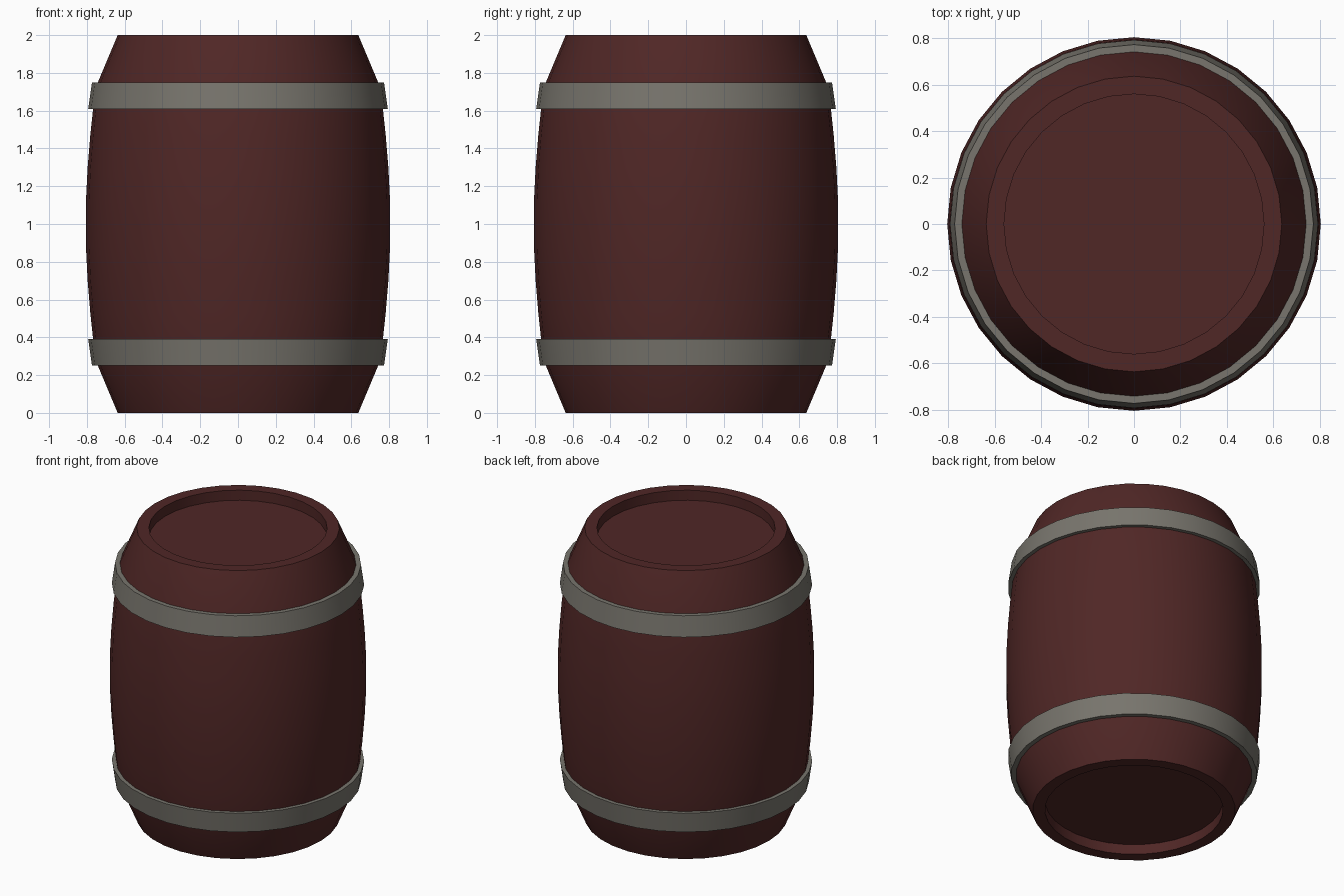
import bpy, bmesh, math

if "Cube" in bpy.data.objects:
    bpy.data.objects.remove(bpy.data.objects["Cube"])

SIDES = 32


def material(name, rgb):
    m = bpy.data.materials.new(name)
    m.diffuse_color = (*rgb, 1)
    m.use_nodes = True
    m.node_tree.nodes["Principled BSDF"].inputs["Base Color"].default_value = m.diffuse_color
    return m


def lathe(name, profile, mat, closed=False):
    """Spin (radius, z) points around z; open profiles are capped at both ends."""
    bm = bmesh.new()
    rings = [[bm.verts.new((r * math.sin(2 * math.pi * i / SIDES),
                            r * math.cos(2 * math.pi * i / SIDES), z))
              for i in range(SIDES)] for r, z in profile]
    pairs = list(zip(rings, rings[1:]))
    if closed:
        pairs.append((rings[-1], rings[0]))
    else:
        bm.faces.new(rings[0])
        bm.faces.new(rings[-1])
    for a, b in pairs:
        for i in range(SIDES):
            j = (i + 1) % SIDES
            bm.faces.new((a[i], a[j], b[j], b[i]))
    bmesh.ops.recalc_face_normals(bm, faces=bm.faces)
    mesh = bpy.data.meshes.new(name)
    bm.to_mesh(mesh)
    bm.free()
    mesh.materials.append(mat)
    ob = bpy.data.objects.new(name, mesh)
    bpy.context.collection.objects.link(ob)
    bpy.ops.object.select_all(action='DESELECT')
    ob.select_set(True)
    bpy.context.view_layer.objects.active = ob
    bpy.ops.object.shade_smooth_by_angle(angle=math.radians(30))
    return ob


wood = material("dark_red_wood", (0.080, 0.020, 0.019))
iron = material("grey_iron", (0.188, 0.178, 0.153))

# Barrel body: recessed lid, rim, then the bulging staves, mirrored about z = 1
upper = [(0.805, 1.12), (0.796, 1.3), (0.782, 1.47), (0.766, 1.62),
         (0.742, 1.75), (0.637, 2.0), (0.56, 2.0), (0.56, 1.93)]
lower = [(r, 2 - z) for r, z in reversed(upper)]
lathe("barrel_body", lower + upper, wood)

# Iron hoops, tapering toward the barrel ends
hoop = [(0.735, 1.75), (0.773, 1.75), (0.793, 1.61), (0.755, 1.61)]
lathe("upper_hoop", hoop, iron, closed=True)
lathe("lower_hoop", [(r, 2 - z) for r, z in hoop], iron, closed=True)
